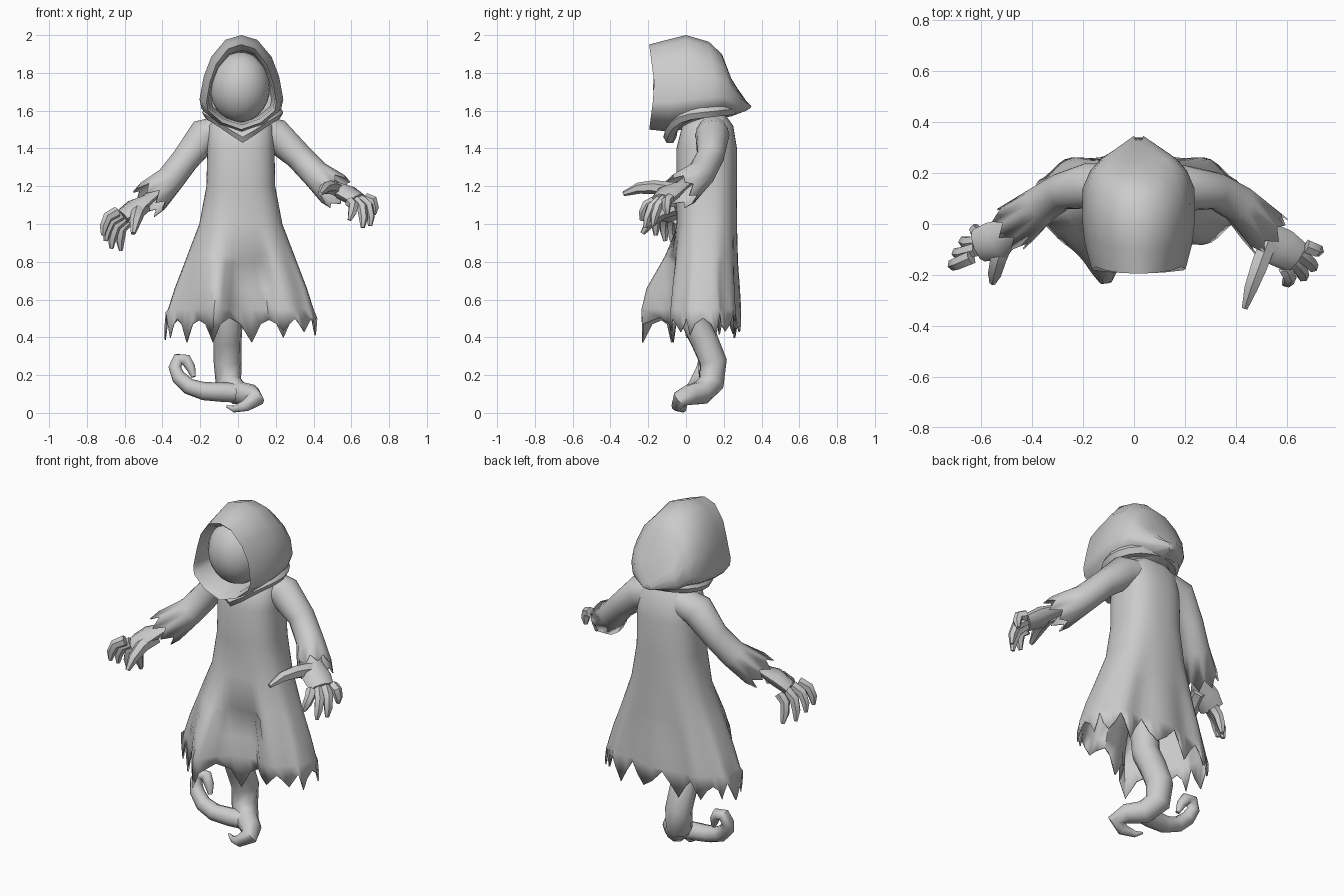
import bpy, bmesh, math, random
from mathutils import Vector

random.seed(4)
if "Cube" in bpy.data.objects:
    bpy.data.objects.remove(bpy.data.objects["Cube"])

grey = bpy.data.materials.new("pale grey cloth")
grey.use_nodes = True
grey.diffuse_color = (0.6, 0.6, 0.6, 1)
grey.node_tree.nodes["Principled BSDF"].inputs["Base Color"].default_value = (0.6, 0.6, 0.6, 1)


def finish(name, bm, thickness=0):
    """Turn a bmesh into a smooth shaded object."""
    bmesh.ops.recalc_face_normals(bm, faces=bm.faces)
    mesh = bpy.data.meshes.new(name)
    bm.to_mesh(mesh)
    bm.free()
    mesh.materials.append(grey)
    ob = bpy.data.objects.new(name, mesh)
    bpy.context.collection.objects.link(ob)
    bpy.ops.object.select_all(action="DESELECT")
    ob.select_set(True)
    bpy.context.view_layer.objects.active = ob
    bpy.ops.object.shade_smooth_by_angle(angle=math.radians(50))
    if thickness:
        mod = ob.modifiers.new("cloth", "SOLIDIFY")
        mod.thickness = thickness


def loft(name, rings, caps=(True, True), loop=False, thickness=0):
    """Bridge rings of equal length with quads."""
    bm = bmesh.new()
    rows = [[bm.verts.new(p) for p in ring] for ring in rings]
    n = len(rows[0])
    for a, b in list(zip(rows, rows[1:])) + ([(rows[-1], rows[0])] if loop else []):
        for i in range(n):
            j = (i + 1) % n
            bm.faces.new((a[i], a[j], b[j], b[i]))
    for row, cap in zip((rows[0], rows[-1]), caps):
        if cap and not loop:
            bm.faces.new(row)
    finish(name, bm, thickness)


def tube(name, path, radii, sides=8, flat=1.0, ragged=0, caps=(True, True), thickness=0):
    """Sweep a circle along a path; ragged makes torn teeth at the end."""
    pts = [Vector(p) for p in path]
    side, rings = None, []
    for k, p in enumerate(pts):
        t = (pts[min(k + 1, len(pts) - 1)] - pts[max(k - 1, 0)]).normalized()
        if side is None:
            side = Vector((0, 0, 1)) if abs(t.z) < 0.95 else t.orthogonal()
        side = (side - t * side.dot(t)).normalized()
        other = t.cross(side)
        ring = []
        for i in range(sides):
            a = math.tau * i / sides
            q = p + radii[k] * (flat * math.cos(a) * side + math.sin(a) * other)
            if ragged and k == len(pts) - 1:
                q += t * ragged * ((i % 2) * random.uniform(0.7, 1.5) - 0.3)
            ring.append(q)
        rings.append(ring)
    loft(name, rings, caps, thickness=thickness)


# Robe: flared body, bulging right flap, set-back front panel, ragged hem
N = 60
sections = [  # height, front y, back y, half width
    (1.59, 0.06, 0.20, 0.10), (1.52, -0.02, 0.25, 0.17), (1.4, -0.05, 0.27, 0.178),
    (1.2, -0.05, 0.27, 0.182), (1.0, -0.05, 0.27, 0.22), (0.83, -0.07, 0.27, 0.285),
    (0.79, -0.075, 0.27, 0.3), (0.66, -0.09, 0.275, 0.35), (0.55, -0.1, 0.28, 0.385),
    (0.48, -0.1, 0.28, 0.405)]
rings = []
for k, (z, front, back, hw) in enumerate(sections):
    flare = max(0, min(1, (0.95 - z) / 0.33))
    ring = []
    for i in range(N):
        a = math.tau * i / N
        c, s = math.cos(a), math.sin(a)
        x = 0.015 + hw * math.copysign(abs(c) ** 0.85, c)
        y = (front + back) / 2 + (back - front) / 2 * math.copysign(abs(s) ** 0.75, s)
        y += 0.012 * flare * math.sin(9 * a)
        if s < 0:
            y -= 0.155 * flare * math.exp(-((x + 0.12) / 0.085) ** 2)
            if z < 0.8 and -0.06 < x < 0.17:
                y += 0.035
        h = z
        if k == len(sections) - 1:
            h += (random.uniform(0.01, 0.06), -0.01, -random.uniform(0.04, 0.11), -0.01)[i % 4]
        ring.append((x, y, h))
    rings.append(ring)
loft("robe", rings, (True, False), thickness=0.008)

# Hood: egg shaped sections running from the rim to the back point
half = [(0, 0), (0.55, 0.08), (0.95, 0.22), (1, 0.32), (0.9, 0.56), (0.72, 0.77), (0.38, 0.95), (0, 1)]
egg = half + [(-x, z) for x, z in half[-2:0:-1]]


def hood_ring(y, hw, low, top):
    return [(0.018 + hw * x, y + 0.03 * (1 - abs(2 * z - 1)), low + (top - low) * z) for x, z in egg]


hood = [(0.02, 0.16, 1.54, 1.91), (-0.16, 0.175, 1.525, 1.92), (-0.195, 0.185, 1.5, 1.95),
        (-0.1, 0.21, 1.49, 1.975), (0.0, 0.222, 1.5, 2.0), (0.12, 0.22, 1.53, 1.965),
        (0.19, 0.19, 1.56, 1.9), (0.24, 0.145, 1.57, 1.77), (0.32, 0.02, 1.6, 1.64)]
loft("hood", [hood_ring(*s) for s in hood])

# Blank face inside the hood
bm = bmesh.new()
bmesh.ops.create_uvsphere(bm, u_segments=24, v_segments=14, radius=1)
for v in bm.verts:
    v.co = Vector((0.01 + 0.16 * v.co.x, 0.165 * v.co.y - 0.01, 1.725 + 0.187 * v.co.z))
finish("face", bm)

# Cowl fold drooping to a point under the chin
rings = []
for i in range(20):
    a = math.tau * i / 20
    c, s = math.cos(a), math.sin(a)
    droop = (1 - abs(c)) * max(0, -s)
    mid = Vector((0.025 + 0.18 * c, 0.08 + 0.165 * s, 1.59 + 0.02 * s - 0.11 * droop))
    out = Vector((c, s, 0))
    rings.append([mid + 0.035 * math.cos(b) * out + Vector((0, 0, 0.035 * math.sin(b)))
                  for b in (math.tau * j / 6 for j in range(6))])
loft("cowl", rings, loop=True)

# Arms: torn sleeve, wrist and palm, four curled fingers and a thumb
arms = {
    "left": dict(
        sleeve=[(0.1, 0.14, 1.49), (0.2, 0.14, 1.47), (0.32, 0.13, 1.36), (0.41, 0.08, 1.265), (0.51, -0.02, 1.18)],
        palm=[(0.44, 0.04, 1.25), (0.51, -0.03, 1.2), (0.57, -0.09, 1.165), (0.635, -0.13, 1.125)],
        tips=[(0.59, -0.235, 1.02), (0.66, -0.215, 0.98), (0.7, -0.175, 0.99), (0.72, -0.1, 1.05)],
        thumb=[(0.53, -0.06, 1.18), (0.49, -0.17, 1.195), (0.46, -0.25, 1.19), (0.435, -0.33, 1.16)]),
    "right": dict(
        sleeve=[(-0.08, 0.15, 1.49), (-0.18, 0.15, 1.47), (-0.28, 0.13, 1.34), (-0.36, 0.08, 1.235), (-0.46, 0.0, 1.14)],
        palm=[(-0.4, 0.04, 1.2), (-0.48, -0.02, 1.13), (-0.54, -0.065, 1.09), (-0.61, -0.085, 1.04)],
        tips=[(-0.715, -0.16, 0.94), (-0.7, -0.11, 0.91), (-0.67, -0.06, 0.87), (-0.62, -0.01, 0.86)],
        thumb=[(-0.5, -0.05, 1.09), (-0.53, -0.13, 1.06), (-0.545, -0.19, 1.01), (-0.555, -0.23, 0.95)])}
for side, arm in arms.items():
    tube(side + "_sleeve", arm["sleeve"], (0.085, 0.09, 0.073, 0.075, 0.095), sides=16,
         ragged=0.045, caps=(True, False), thickness=0.006)
    tube(side + "_palm", arm["palm"], (0.045, 0.05, 0.08, 0.068), flat=0.55)
    tube(side + "_thumb", arm["thumb"], (0.04, 0.037, 0.03, 0.013), sides=6)
    base = Vector(arm["palm"][-1])
    spread = (Vector(arm["tips"][0]) - Vector(arm["tips"][-1])).normalized()
    for k, tip in enumerate(arm["tips"]):
        tip = Vector(tip)
        root = base + spread * (0.06 - 0.04 * k)
        out = Vector((0.02 if side == "left" else -0.02, -0.01, 0.022))
        tube(f"{side}_finger_{k + 1}", [root, root.lerp(tip, 0.4) + out, root.lerp(tip, 0.75) + out * 0.7, tip],
             (0.03, 0.028, 0.024, 0.011), sides=6)

# Single boneless leg, ending in a hooked toe and a curled tail
tube("leg", [(-0.03, 0.08, 0.95), (-0.04, 0.03, 0.7), (-0.05, 0.04, 0.5), (-0.055, 0.095, 0.39), (-0.055, 0.145, 0.27),
             (-0.05, 0.135, 0.16), (0.0, 0.08, 0.105), (0.07, 0.02, 0.095), (0.095, -0.03, 0.075),
             (0.04, -0.045, 0.038), (-0.02, -0.015, 0.02), (-0.06, 0.0, 0.035)],
     (0.08, 0.08, 0.077, 0.075, 0.074, 0.07, 0.064, 0.056, 0.046, 0.032, 0.018, 0.006), sides=10)
tube("tail", [(0.03, 0.07, 0.105), (-0.08, 0.05, 0.11), (-0.18, 0.04, 0.115), (-0.26, 0.05, 0.14), (-0.315, 0.07, 0.19),
              (-0.335, 0.09, 0.24), (-0.315, 0.1, 0.285), (-0.275, 0.1, 0.28), (-0.25, 0.09, 0.24), (-0.235, 0.08, 0.19)],
     (0.052, 0.052, 0.048, 0.043, 0.039, 0.035, 0.034, 0.032, 0.026, 0.012))
